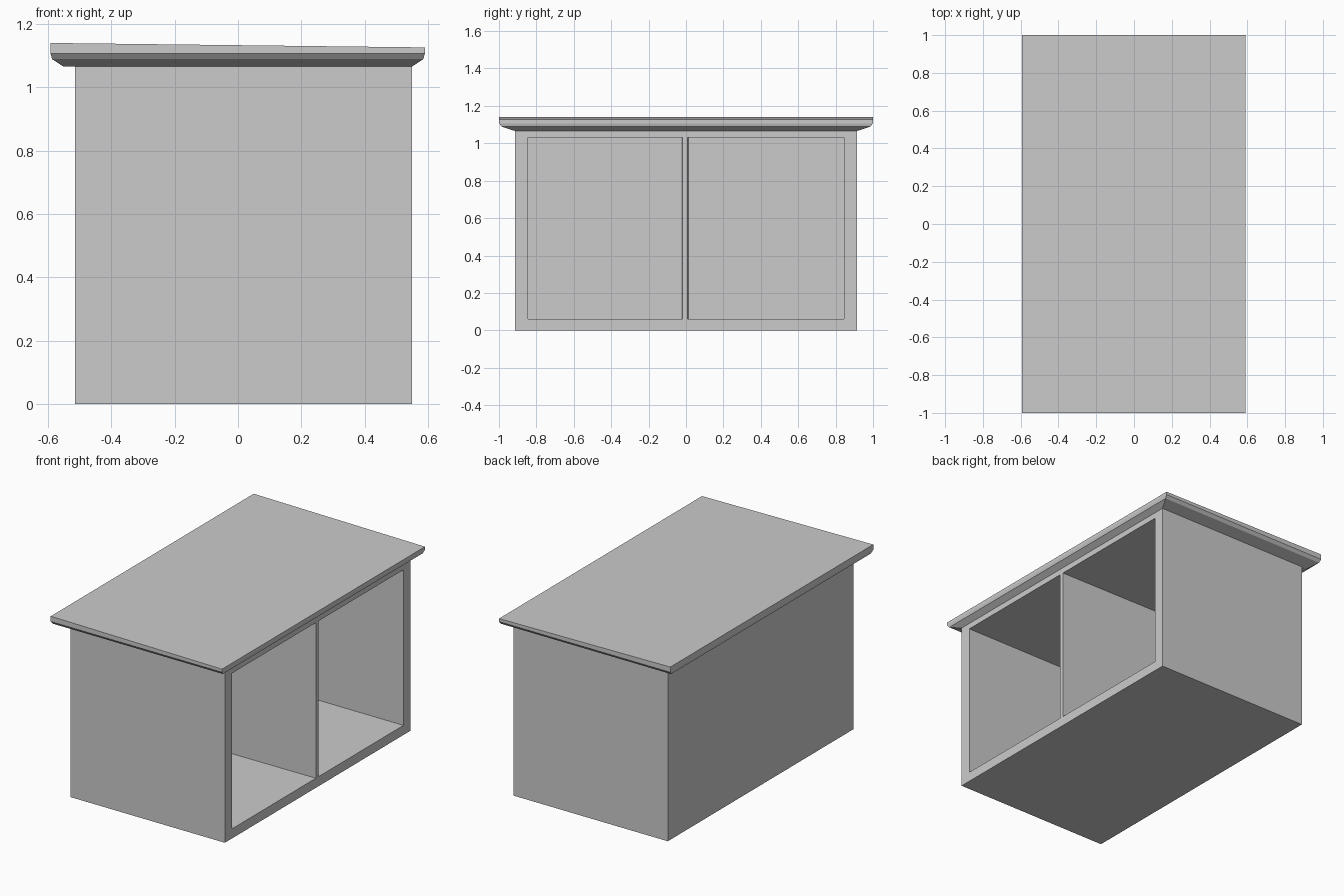
import bpy
import bmesh

default = bpy.data.objects.get("Cube")
if default:
    bpy.data.objects.remove(default, do_unlink=True)

GREY = (0.6, 0.6, 0.6, 1.0)
grey = bpy.data.materials.new("plain grey")
grey.use_nodes = True
grey.diffuse_color = GREY
grey.node_tree.nodes["Principled BSDF"].inputs["Base Color"].default_value = GREY


def loft(name, rings):
    """Skin a stack of four-cornered rings and cap both ends."""
    bm = bmesh.new()
    loops = [[bm.verts.new(p) for p in ring] for ring in rings]
    for a, b in zip(loops, loops[1:]):
        for i in range(4):
            j = (i + 1) % 4
            bm.faces.new((a[i], a[j], b[j], b[i]))
    bm.faces.new(loops[0][::-1])
    bm.faces.new(loops[-1])
    bmesh.ops.recalc_face_normals(bm, faces=bm.faces)
    mesh = bpy.data.meshes.new(name)
    bm.to_mesh(mesh)
    bm.free()
    mesh.materials.append(grey)
    obj = bpy.data.objects.new(name, mesh)
    bpy.context.collection.objects.link(obj)
    return obj


def level(x0, x1, y, z0, z1=None):
    """Horizontal ring; z0 is the height at the back, z1 at the open side."""
    z1 = z0 if z1 is None else z1
    return [(x0, -y, z0), (x1, -y, z1), (x1, y, z1), (x0, y, z0)]


def upright(x, y0, y1, z0, z1):
    """Vertical ring across the open side."""
    return [(x, y0, z0), (x, y1, z0), (x, y1, z1), (x, y0, z1)]


# Cabinet body
BACK, OPEN, HALF, EAVES = -0.515, 0.55, 0.915, 1.066
body = loft("cabinet_body", [level(BACK, OPEN, HALF, 0), level(BACK, OPEN, HALF, EAVES)])

# Two compartments, leaving a divider that thins towards the open side
FLOOR, CEILING, INNER = 0.06, 1.03, 0.845
for name, wall, rear, front in (
    ("near_cutter", -INNER, -0.024, -0.018),
    ("far_cutter", INNER, 0.015, 0.008),
):
    over = OPEN + 0.02
    cutter = loft(name, [upright(BACK + 0.06, wall, rear, FLOOR, CEILING),
                         upright(over, wall, front, FLOOR, CEILING)])
    cutter.hide_render = True
    cut = body.modifiers.new(name, "BOOLEAN")
    cut.operation = "DIFFERENCE"
    cut.solver = "EXACT"
    cut.object = cutter
    bpy.context.view_layer.objects.active = body
    bpy.ops.object.modifier_apply(modifier=cut.name)
    bpy.data.objects.remove(cutter, do_unlink=True)

# Overhanging top with a bevelled underside and a slight slope
loft("sloped_top", [
    level(-0.552, 0.55, HALF, EAVES),
    level(-0.587, 0.585, 0.985, 1.089),
    level(-0.592, 0.59, 1.0, 1.107),
    level(-0.592, 0.59, 1.0, 1.14, 1.126),
])
